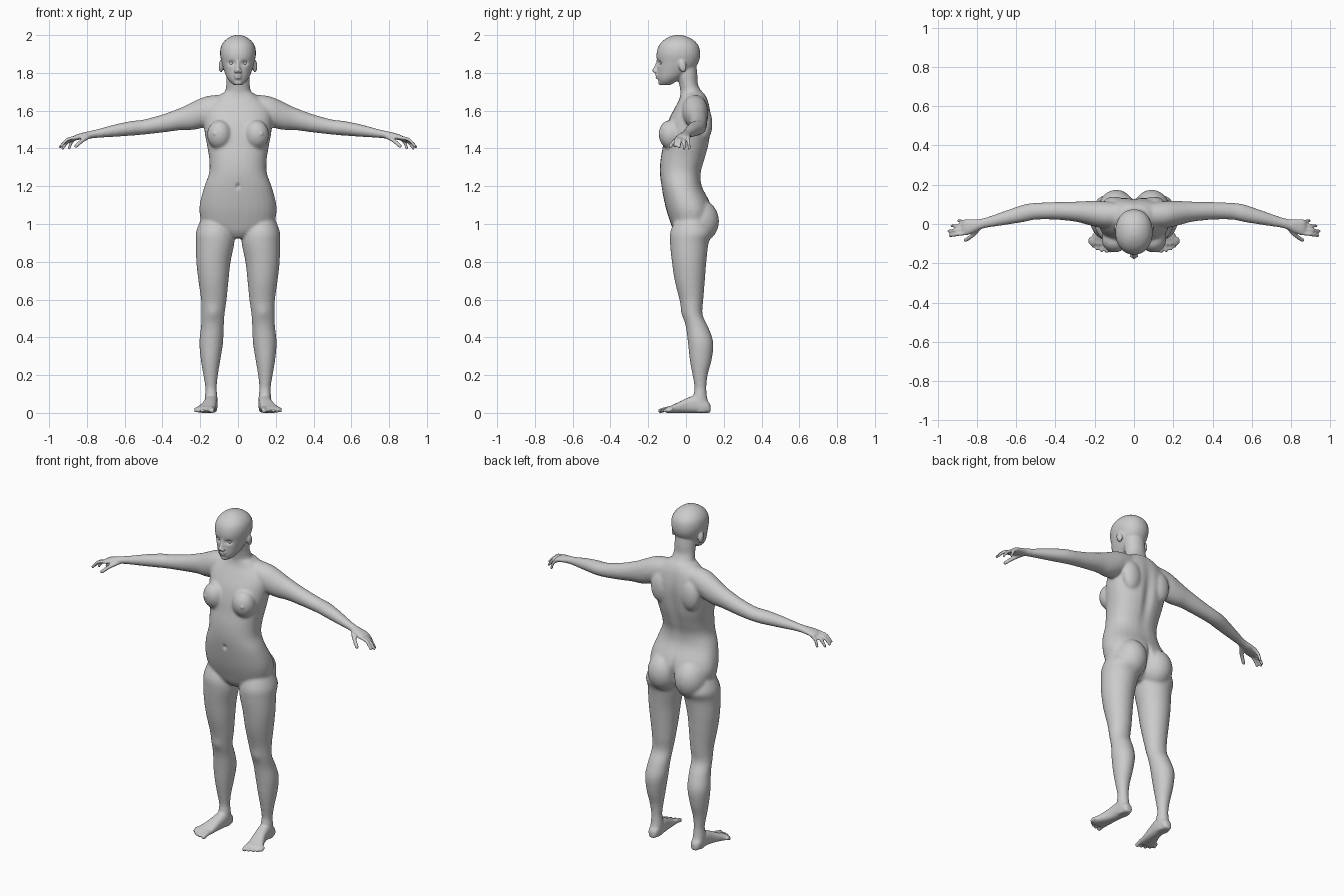
import bpy, bmesh, math
from mathutils import Vector, Matrix

bm = bmesh.new()


def spline(rows, cuts=4):
    """Catmull-Rom interpolation between profile rows."""
    out = []
    for i in range(len(rows) - 1):
        a, b, c, d = (rows[max(0, min(len(rows) - 1, i + k))] for k in (-1, 0, 1, 2))
        for j in range(cuts):
            t = j / cuts
            out.append([0.5 * (2 * q + (r - p) * t + (2 * p - 5 * q + 4 * r - s) * t * t
                               + (3 * q - p - 3 * r + s) * t ** 3) for p, q, r, s in zip(a, b, c, d)])
    return out + [list(rows[-1])]


def loft(rows, place, power=2.0, sides=28):
    """Skin a closed tube over rows; place(row, u, v) gives a point."""
    rings = []
    for row in spline(rows):
        ring = []
        for k in range(sides):
            a = 2 * math.pi * k / sides
            u, v = math.cos(a), math.sin(a)
            u = math.copysign(abs(u) ** (2 / power), u)
            v = math.copysign(abs(v) ** (2 / power), v)
            ring.append(bm.verts.new(place(row, u, v)))
        rings.append(ring)
    for r0, r1 in zip(rings, rings[1:]):
        for k in range(sides):
            m = (k + 1) % sides
            bm.faces.new((r0[k], r0[m], r1[m], r1[k]))
    bm.faces.new(rings[0])
    bm.faces.new(rings[-1])


def ball(center, radii, tilt=0.0):
    mat = (Matrix.Translation(center) @ Matrix.Rotation(tilt, 4, 'X')
           @ Matrix.Diagonal((*radii, 1)))
    bmesh.ops.create_uvsphere(bm, u_segments=24, v_segments=16, radius=1, matrix=mat)


def digit(points, radius, s):
    """Finger or toe: tapered chain with a round tip."""
    pts = [Vector((s * p[0], p[1], p[2])) for p in points]
    d = (pts[-1] - pts[0]).normalized()
    side = d.cross(Vector((0, 0, 1))).normalized()
    up = side.cross(d)
    n = len(pts) - 1
    rows = [(*p, radius * (1 - 0.2 * i / n)) for i, p in enumerate(pts)]
    loft(rows, lambda r, u, v: Vector(r[:3]) + (side * u + up * v) * r[3], sides=12)
    ball(pts[-1], (radius * 0.82,) * 3)


def upright(r, u, v):
    return Vector((r[1] * u, (r[2] + r[3]) / 2 + (r[3] - r[2]) / 2 * v, r[0]))


# torso: z, half width, front y, back y
loft([(.925, .03, -.04, .05), (.96, .12, -.065, .10), (1.0, .185, -.08, .125),
      (1.06, .204, -.10, .14), (1.12, .20, -.115, .125), (1.20, .178, -.13, .085),
      (1.27, .153, -.138, .08), (1.34, .152, -.135, .10), (1.41, .163, -.123, .12),
      (1.48, .176, -.112, .131), (1.55, .182, -.092, .135), (1.61, .175, -.062, .128),
      (1.66, .125, -.036, .115), (1.695, .08, -.028, .095)], upright, 2.3)
# neck
loft([(1.62, .085, -.03, .11), (1.67, .08, -.028, .108), (1.70, .069, -.03, .085),
      (1.74, .062, -.036, .063), (1.79, .062, -.05, .06), (1.84, .06, -.05, .055)], upright)
# head
loft([(1.735, .022, -.134, -.085), (1.755, .044, -.145, -.05), (1.78, .061, -.15, -.01),
      (1.82, .077, -.152, .042), (1.86, .088, -.154, .068), (1.90, .095, -.156, .075),
      (1.94, .09, -.146, .068), (1.97, .071, -.122, .044), (1.99, .043, -.09, .01),
      (2.0, .015, -.06, -.025)], upright, 2.15)
# nose and lips
loft([(1.862, .008, -.158, -.13), (1.84, .009, -.165, -.13), (1.815, .013, -.18, -.13),
      (1.805, .015, -.176, -.13), (1.80, .01, -.16, -.13)], upright)
ball((0, -.15, 1.786), (.022, .014, .006))
ball((0, -.149, 1.774), (.019, .014, .006))
ball((0, -.132, 1.748), (.022, .016, .014))

for s in (1, -1):
    # ear
    ball((s * .09, -.018, 1.835), (.012, .02, .033), .2)
    ball((s * .014, -.163, 1.807), (.008, .01, .007))
    # breast, buttock, shoulder blade
    ball((s * .098, -.082, 1.472), (.066, .063, .078), .12)
    ball((s * .09, .072, 1.015), (.094, .103, .115))
    ball((s * .10, .10, 1.53), (.06, .04, .09))

    # arm: x, y, z, half depth, half height
    loft([(.05, .05, 1.645, .05, .04), (.12, .047, 1.615, .065, .068),
          (.18, .05, 1.593, .068, .08), (.24, .057, 1.572, .06, .074),
          (.30, .063, 1.557, .051, .06), (.40, .067, 1.532, .045, .048),
          (.50, .065, 1.513, .043, .04), (.56, .055, 1.507, .045, .039),
          (.64, .035, 1.496, .038, .034), (.72, .015, 1.483, .03, .026),
          (.78, .0, 1.473, .026, .02), (.82, -.01, 1.466, .035, .018),
          (.86, -.017, 1.458, .041, .014), (.875, -.018, 1.452, .036, .011)],
         lambda r, u, v: Vector((s * r[0], r[1] + r[3] * u, r[2] + r[4] * v)))
    # fingers: knuckle y, tip x, tip y, tip z
    for y, tx, ty, tz in ((-.046, .936, -.060, 1.413), (-.026, .942, -.036, 1.408),
                          (-.007, .928, -.010, 1.402), (.011, .893, .017, 1.402)):
        digit([(.845, y, 1.458), (.865 * .5 + tx * .5, y * .5 + ty * .5, tz + .036),
               (tx, ty, tz)], .0105, s)
    digit([(.785, -.015, 1.465), (.82, -.055, 1.445), (.858, -.083, 1.412)], .0125, s)

    # leg: z, centre x, half width, front y, back y
    loft([(1.04, .12, .07, -.05, .10), (.96, .122, .10, -.083, .14),
          (.90, .121, .102, -.085, .12), (.80, .130, .091, -.075, .108),
          (.70, .130, .080, -.06, .10), (.60, .128, .068, -.035, .092),
          (.52, .132, .061, -.017, .088), (.45, .136, .061, .0, .12),
          (.37, .142, .063, .01, .145), (.28, .145, .052, .02, .136),
          (.20, .145, .039, .034, .115), (.13, .143, .030, .045, .108),
          (.08, .142, .033, .036, .112), (.03, .142, .033, .03, .126),
          (.003, .142, .028, .04, .12)],
         lambda r, u, v: Vector((s * (r[1] + r[2] * u), (r[3] + r[4]) / 2 + (r[4] - r[3]) / 2 * v, r[0])))
    # foot: y, centre x, half width, top z
    loft([(.13, .142, .016, .04), (.11, .142, .03, .065), (.05, .143, .035, .09),
          (.0, .15, .037, .076), (-.05, .163, .045, .052), (-.085, .175, .053, .036),
          (-.105, .175, .048, .03)],
         lambda r, u, v: Vector((s * (r[1] + r[2] * u), r[0], r[3] / 2 + r[3] / 2 * v)), 2.5)
    # toes
    for i in range(5):
        x = .137 + .021 * i
        tip = (.137, .165, .188, .208, .225)[i]
        digit([(x, -.07, .02), (x * .5 + tip * .5, -.10 + .006 * i, .02),
               (tip, (-.135, -.135, -.127, -.113, -.094)[i], .011)], .0155 if i == 0 else .0105, s)

bmesh.ops.recalc_face_normals(bm, faces=bm.faces)
mesh = bpy.data.meshes.new("body")
bm.to_mesh(mesh)
bm.free()
body = bpy.data.objects.new("body", mesh)
bpy.context.collection.objects.link(body)
bpy.context.view_layer.objects.active = body
body.select_set(True)

# fuse the parts into one skin
rem = body.modifiers.new("fuse", 'REMESH')
rem.mode, rem.voxel_size = 'VOXEL', .0062
bpy.ops.object.modifier_apply(modifier=rem.name)

# soften the big joins, keep hands, feet and face crisp
mesh = body.data
group = body.vertex_groups.new(name="soft")
group.add([v.index for v in mesh.vertices
           if abs(v.co.x) < .76 and .12 < v.co.z < 1.73], 1.0, 'REPLACE')
for name, steps in (("soft", 18), ("", 2)):
    sm = body.modifiers.new("smooth", 'SMOOTH')
    sm.factor, sm.iterations, sm.vertex_group = .5, steps, name
    bpy.ops.object.modifier_apply(modifier=sm.name)


def press(center, radii, push):
    """Soft dent or swell on the skin around a point."""
    for v in body.data.vertices:
        d = sum(((v.co[i] - center[i]) / radii[i]) ** 2 for i in range(3))
        if d < 6:
            v.co.y += push * math.exp(-d)


# spine groove, buttock cleft, navel, mouth line
press((0, .13, 1.42), (.028, .06, .17), -.014)
press((0, .15, 1.02), (.014, .08, .08), -.02)
press((0, -.135, 1.20), (.009, .04, .013), .012)
press((0, -.16, 1.78), (.02, .02, .003), .003)
for s in (1, -1):
    # eye socket, nipple, kneecap
    press((s * .034, -.14, 1.852), (.02, .03, .012), .013)
    press((s * .125, -.13, 1.478), (.008, .04, .008), -.006)
    press((s * .132, -.015, .53), (.03, .03, .035), -.006)
bpy.ops.object.shade_smooth()

# eyes
for s, side in ((1, "left"), (-1, "right")):
    bpy.ops.mesh.primitive_uv_sphere_add(segments=20, ring_count=12, radius=.013,
                                         location=(s * .034, -.126, 1.852))
    bpy.context.object.name = side + "_eye"
    bpy.ops.object.shade_smooth()
